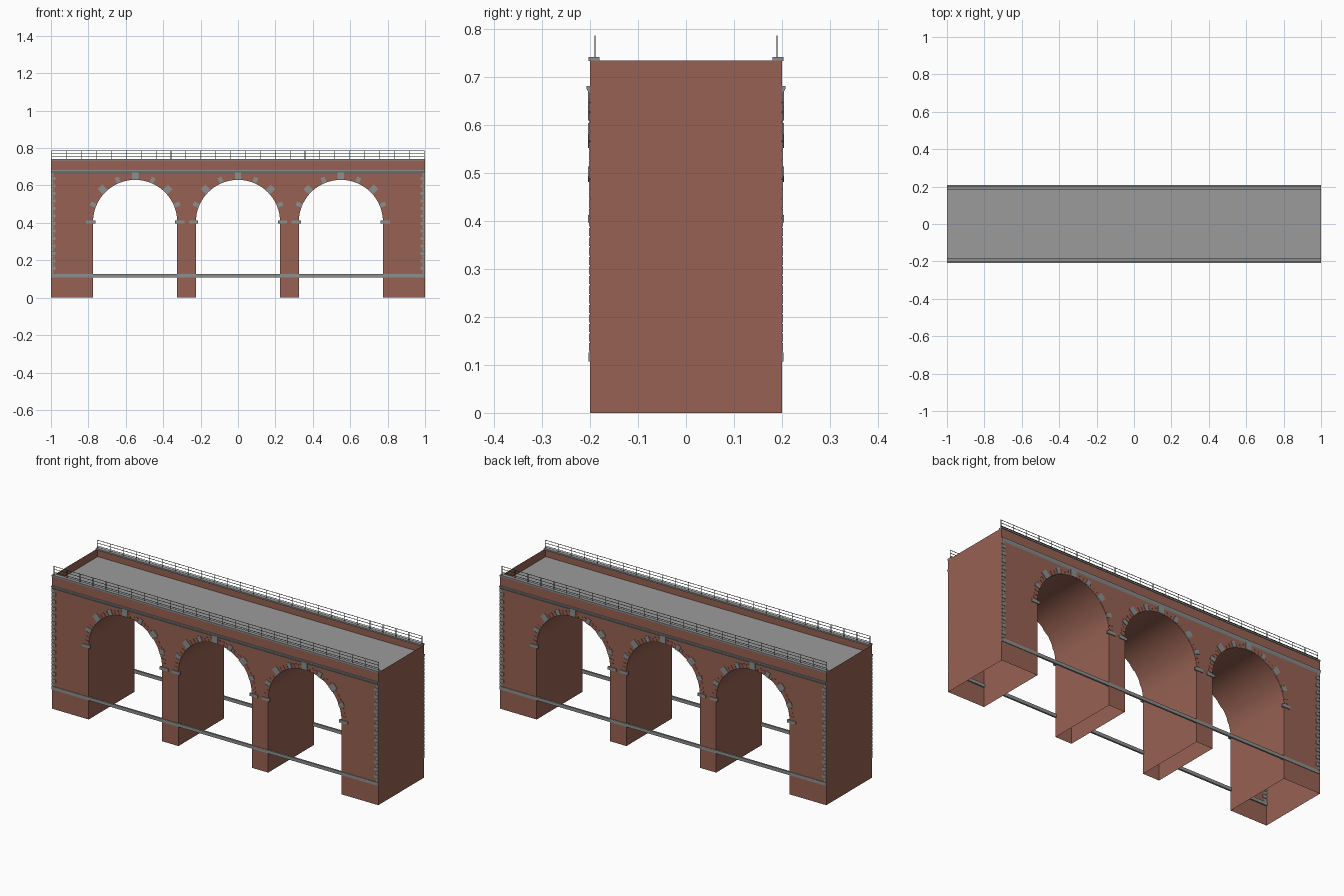
import bpy, bmesh
from math import pi, cos, sin, radians
from mathutils import Matrix, Vector

if "Cube" in bpy.data.objects:
    bpy.data.objects.remove(bpy.data.objects["Cube"], do_unlink=True)

HALF, WALL_Y, TOP_Z, DECK_Z = 1.0, 0.2, 0.735, 0.69
CENTRES, RADIUS, SPRING = (-0.55, 0.0, 0.55), 0.225, 0.405


def material(name, r, g, b):
    m = bpy.data.materials.new(name)
    m.use_nodes = True
    m.diffuse_color = (r, g, b, 1)
    m.node_tree.nodes["Principled BSDF"].inputs["Base Color"].default_value = (r, g, b, 1)
    return m


BRICK = material("red brown brick", 0.31, 0.12, 0.085)
STONE = material("grey stone", 0.27, 0.28, 0.28)
ROAD = material("deck grey", 0.33, 0.33, 0.33)
METAL = material("dark metal", 0.09, 0.10, 0.10)


def finish(name, bm, mat, smooth=False):
    me = bpy.data.meshes.new(name)
    bm.to_mesh(me)
    bm.free()
    me.materials.append(mat)
    ob = bpy.data.objects.new(name, me)
    bpy.context.collection.objects.link(ob)
    if smooth:
        bpy.ops.object.select_all(action='DESELECT')
        ob.select_set(True)
        bpy.context.view_layer.objects.active = ob
        bpy.ops.object.shade_smooth_by_angle(angle=radians(30))
    return ob


def box(bm, centre, size, tilt=0.0):
    """Block turned by tilt in the plane of the front."""
    bmesh.ops.create_cube(bm, size=1, matrix=Matrix.Translation(centre)
                          @ Matrix.Rotation(tilt, 4, 'Y') @ Matrix.Diagonal((*size, 1)))


def extrude_profile(bm, points, vector):
    face = bm.faces.new([bm.verts.new(p) for p in points])
    new = bmesh.ops.extrude_face_region(bm, geom=[face], use_keep_orig=True)["geom"]
    bmesh.ops.translate(bm, vec=vector, verts=[v for v in new if isinstance(v, bmesh.types.BMVert)])
    bmesh.ops.recalc_face_normals(bm, faces=bm.faces)


# Brick shell: arched outline, open under the piers and above the deck
outline = [(-HALF, 0)]
for cx in CENTRES:
    outline.append((cx - RADIUS, 0))
    outline += [(cx - RADIUS * cos(pi * i / 32), SPRING + RADIUS * sin(pi * i / 32))
                for i in range(33)]
    outline.append((cx + RADIUS, 0))
outline += [(HALF, 0), (HALF, TOP_Z), (-HALF, TOP_Z)]
bm = bmesh.new()
extrude_profile(bm, [(x, -WALL_Y, z) for x, z in outline], (0, 2 * WALL_Y, 0))
caps = [f for f in bm.faces if all(v.co.z < 0.001 for v in f.verts)
        or all(v.co.z > TOP_Z - 0.001 for v in f.verts)]
bmesh.ops.delete(bm, geom=caps, context='FACES')
finish("brick_shell", bm, BRICK, True)

# Road deck, sunk between the parapets
bm = bmesh.new()
box(bm, (0, 0, DECK_Z - 0.004), (2 * HALF - 0.002, 2 * WALL_Y - 0.002, 0.008))
finish("road_deck", bm, ROAD)

for side, label in ((-1, "front"), (1, "back")):
    face_y = side * WALL_Y

    # Long stone courses
    bm = bmesh.new()
    box(bm, (0, side * 0.198, 0.1165), (2 * HALF, 0.01, 0.018))
    finish(label + "_string_course", bm, STONE)
    bm = bmesh.new()
    box(bm, (0, side * 0.192, 0.738), (2 * HALF, 0.023, 0.008))
    finish(label + "_coping", bm, STONE)
    bm = bmesh.new()
    section = [(0.199, 0.662), (0.203, 0.668), (0.208, 0.678), (0.208, 0.682), (0.199, 0.682)]
    extrude_profile(bm, [(-HALF, side * y, z) for y, z in section], (2 * HALF, 0, 0))
    finish(label + "_cornice", bm, STONE)

    # Arch trim: stones, springing blocks and the bricks between them
    stones, bricks = bmesh.new(), bmesh.new()
    for cx in CENTRES:
        def on_arch(bm, degrees, mid, width, depth, proud):
            a = radians(degrees)
            box(bm, (cx + mid * sin(a), face_y, SPRING + mid * cos(a)),
                (width, 2 * proud, depth), a)
        for k in range(-3, 4):
            large = k % 2 == 0
            on_arch(stones, k * 22.5, 0.245 if large else 0.242,
                    0.034 if large else 0.022, 0.04 if large else 0.032, 0.004)
        for k in range(-4, 4):
            for j in (1, 2, 3):
                on_arch(bricks, (k + j / 4) * 22.5, 0.238, 0.015, 0.024, 0.0015)
        for end in (-1, 1):
            box(stones, (cx + end * 0.238, face_y, 0.405), (0.05, 0.009, 0.016))
    finish(label + "_arch_stones", stones, STONE)
    finish(label + "_arch_bricks", bricks, BRICK)

    # Corner quoins, long and short in turn
    bm = bmesh.new()
    for end in (-1, 1):
        for i in range(27):
            width = 0.024 if i % 2 else 0.013
            box(bm, (end * (HALF - width / 2), face_y, 0.137 + i * 0.02), (width, 0.005, 0.017))
    finish(label + "_quoins", bm, STONE)

    # Railing
    bm = bmesh.new()
    for z in (0.754, 0.77, 0.786):
        box(bm, (0, side * 0.19, z), (1.99, 0.002, 0.002))
    for i in range(26):
        box(bm, (-0.995 + i * 1.99 / 25, side * 0.19, 0.764), (0.003, 0.002, 0.046))
    finish(label + "_railing", bm, METAL)
